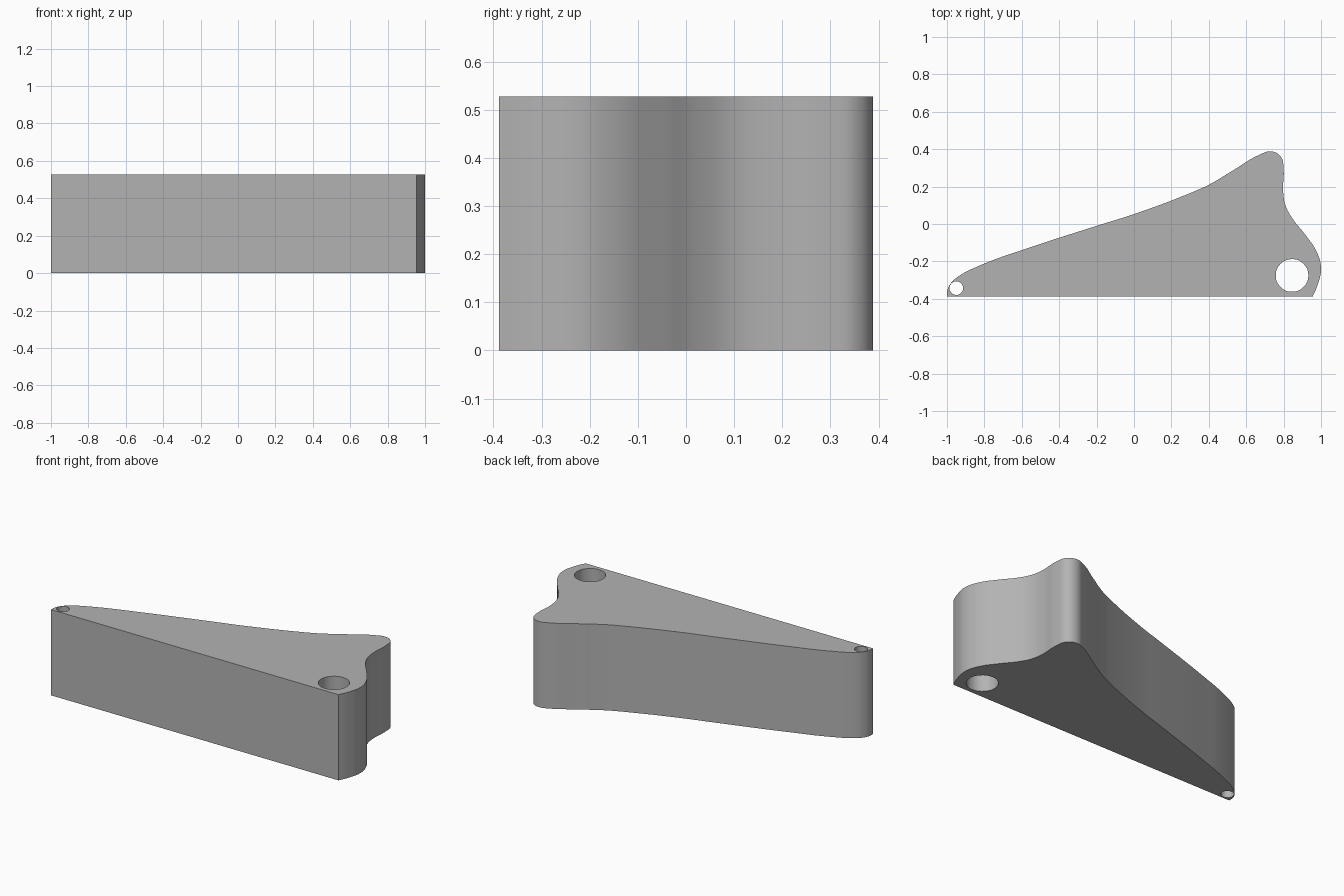
import bpy
import bmesh
import math

HEIGHT = 0.527

if "Cube" in bpy.data.objects:
    bpy.data.objects.remove(bpy.data.objects["Cube"], do_unlink=True)

grey = bpy.data.materials.new("plain grey")
grey.use_nodes = True
grey.diffuse_color = (0.45, 0.45, 0.45, 1)
grey.node_tree.nodes["Principled BSDF"].inputs["Base Color"].default_value = (0.45, 0.45, 0.45, 1)

# Flat front edge with two sharp corners, then the flowing outline
corners = [(-1, -0.388), (0.955, -0.388)]
flow = [(0.98, -0.33), (1, -0.24), (0.98, -0.155), (0.91, -0.05), (0.85, 0.025),
        (0.81, 0.1), (0.797, 0.18), (0.8, 0.29), (0.785, 0.36), (0.735, 0.388),
        (0.67, 0.37), (0.535, 0.29), (0.4, 0.21), (0.3, 0.165), (0, 0.053),
        (-0.2, -0.01), (-0.6, -0.14), (-0.82, -0.22), (-0.95, -0.288),
        (-0.985, -0.325), (-0.999, -0.36)]
# Through holes: centre and radius
holes = [((0.845, -0.275), 0.087), ((-0.95, -0.343), 0.036)]

profile = bpy.data.curves.new("wedge_profile", "CURVE")
profile.dimensions = "2D"
profile.fill_mode = "BOTH"
profile.extrude = HEIGHT / 2


def add_loop(points, sharp, resolution):
    """Add a closed bezier loop whose first points may be sharp corners."""
    spline = profile.splines.new("BEZIER")
    spline.bezier_points.add(len(points) - 1)
    spline.use_cyclic_u = True
    spline.resolution_u = resolution
    for i, (knot, (x, y)) in enumerate(zip(spline.bezier_points, points)):
        knot.co = (x, y, 0)
        knot.handle_left_type = knot.handle_right_type = "VECTOR" if i < sharp else "AUTO"


add_loop(corners + flow, len(corners), 6)
for (cx, cy), r in holes:
    ring = [(cx + r * math.cos(k * math.pi / 4), cy + r * math.sin(k * math.pi / 4))
            for k in range(8)]
    add_loop(ring, 0, 6)

# Turn the extruded profile into a clean solid
helper = bpy.data.objects.new("wedge_helper", profile)
bpy.context.collection.objects.link(helper)
bpy.context.view_layer.update()
evaluated = helper.evaluated_get(bpy.context.evaluated_depsgraph_get())
mesh = bpy.data.meshes.new_from_object(evaluated)
bpy.data.objects.remove(helper, do_unlink=True)

bm = bmesh.new()
bm.from_mesh(mesh)
bmesh.ops.remove_doubles(bm, verts=bm.verts, dist=0.0003)
bmesh.ops.translate(bm, verts=bm.verts, vec=(0, 0, HEIGHT / 2))
bmesh.ops.recalc_face_normals(bm, faces=bm.faces)
bm.to_mesh(mesh)
bm.free()
mesh.materials.clear()
mesh.materials.append(grey)

body = bpy.data.objects.new("wedge_body", mesh)
bpy.context.collection.objects.link(body)
bpy.ops.object.select_all(action="DESELECT")
body.select_set(True)
bpy.context.view_layer.objects.active = body
bpy.ops.object.shade_smooth_by_angle(angle=math.radians(30))
